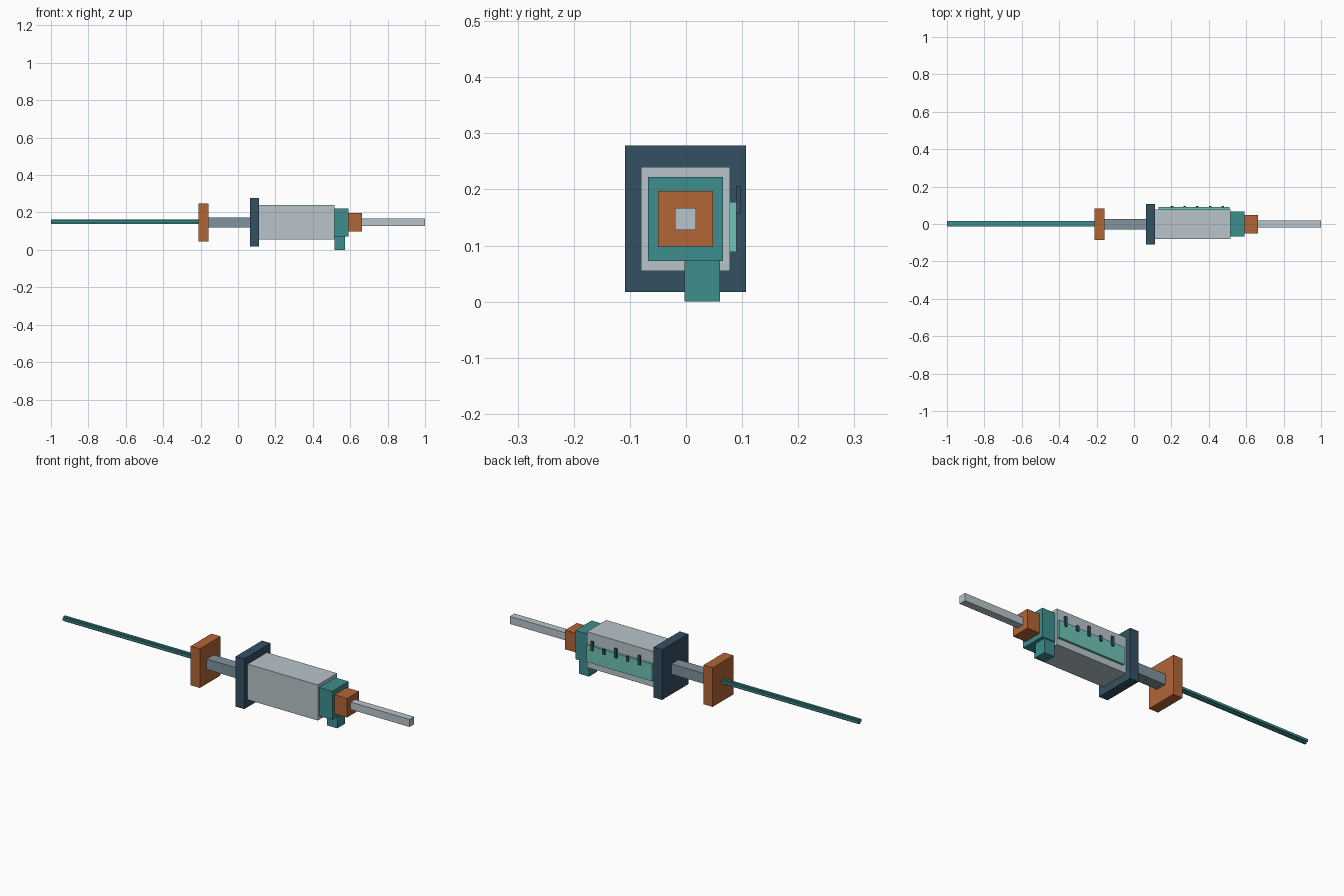
import bpy
import bmesh
from mathutils import Vector

old = bpy.data.objects.get("Cube")
if old:
    bpy.data.objects.remove(old, do_unlink=True)


def material(name, rgb):
    """Flat material from 0-255 display values."""
    linear = [((c / 255 + 0.055) / 1.055) ** 2.4 for c in rgb] + [1.0]
    mat = bpy.data.materials.new(name)
    mat.use_nodes = True
    mat.diffuse_color = linear
    mat.node_tree.nodes["Principled BSDF"].inputs["Base Color"].default_value = linear
    return mat


teal = material("teal", (61, 142, 142))
orange = material("burnt orange", (178, 102, 54))
navy = material("navy", (52, 80, 98))
pale = material("pale grey", (184, 197, 202))
steel = material("steel grey", (128, 147, 157))
mint = material("mint", (112, 196, 184))


def add_mesh(name, bm, mat):
    mesh = bpy.data.meshes.new(name)
    bmesh.ops.recalc_face_normals(bm, faces=bm.faces)
    bm.to_mesh(mesh)
    bm.free()
    mesh.materials.append(mat)
    obj = bpy.data.objects.new(name, mesh)
    bpy.context.collection.objects.link(obj)
    return obj


def box(name, x, y, z, mat):
    """Box from its (low, high) extents on each axis."""
    bm = bmesh.new()
    bmesh.ops.create_cube(bm, size=1)
    low, high = (Vector(ends) for ends in zip(x, y, z))
    for v in bm.verts:
        v.co = (low + high) / 2 + v.co * (high - low)
    return add_mesh(name, bm, mat)


AXIS_Y, AXIS_Z = -0.001, 0.1475


def axial(name, x, width, height, mat):
    """Box centred on the long axis of the model."""
    return box(name, x, (AXIS_Y - width / 2, AXIS_Y + width / 2),
               (AXIS_Z - height / 2, AXIS_Z + height / 2), mat)


# Parts stacked along the main axis
axial("thumb_plate", (-0.212, -0.159), 0.17, 0.203, orange)
axial("plunger_shaft", (-0.159, 0.063), 0.058, 0.054, steel)
axial("flange", (0.063, 0.112), 0.215, 0.261, navy)
axial("barrel", (0.112, 0.515), 0.159, 0.185, pale)
axial("front_collar", (0.515, 0.59), 0.134, 0.149, teal)
axial("nozzle_block", (0.59, 0.662), 0.098, 0.099, orange)
axial("front_tube", (0.662, 1.0), 0.038, 0.039, pale)

# Long rear rod with a cross-shaped section
w, h, t = 0.015, 0.0125, 0.006
quarter = [(w, t), (t, t), (t, h)]
section = (quarter + [(-y, z) for y, z in reversed(quarter)]
           + [(-y, -z) for y, z in quarter] + [(y, -z) for y, z in reversed(quarter)])
bm = bmesh.new()
verts = [bm.verts.new((-1.0, 0.002 + y, 0.15 + z)) for y, z in section]
face = bm.faces.new(verts)
made = bmesh.ops.extrude_face_region(bm, geom=[face], use_keep_orig=True)["geom"]
bmesh.ops.translate(bm, vec=(0.788, 0, 0),
                    verts=[g for g in made if isinstance(g, bmesh.types.BMVert)])
add_mesh("rear_rod", bm, teal)

# Port hanging under the collar
box("lower_port", (0.515, 0.573), (-0.003, 0.061), (0, 0.074), teal)

# Level window and scale marks on the back side
box("level_window", (0.132, 0.51), (0.078, 0.09), (0.089, 0.178), mint)
for i in range(5):
    x = 0.203 + i * 0.068
    top = 0.185 if i % 2 else 0.206
    box(f"scale_mark_{i + 1}", (x - 0.007, x + 0.007), (0.089, 0.097), (0.157, top), navy)
